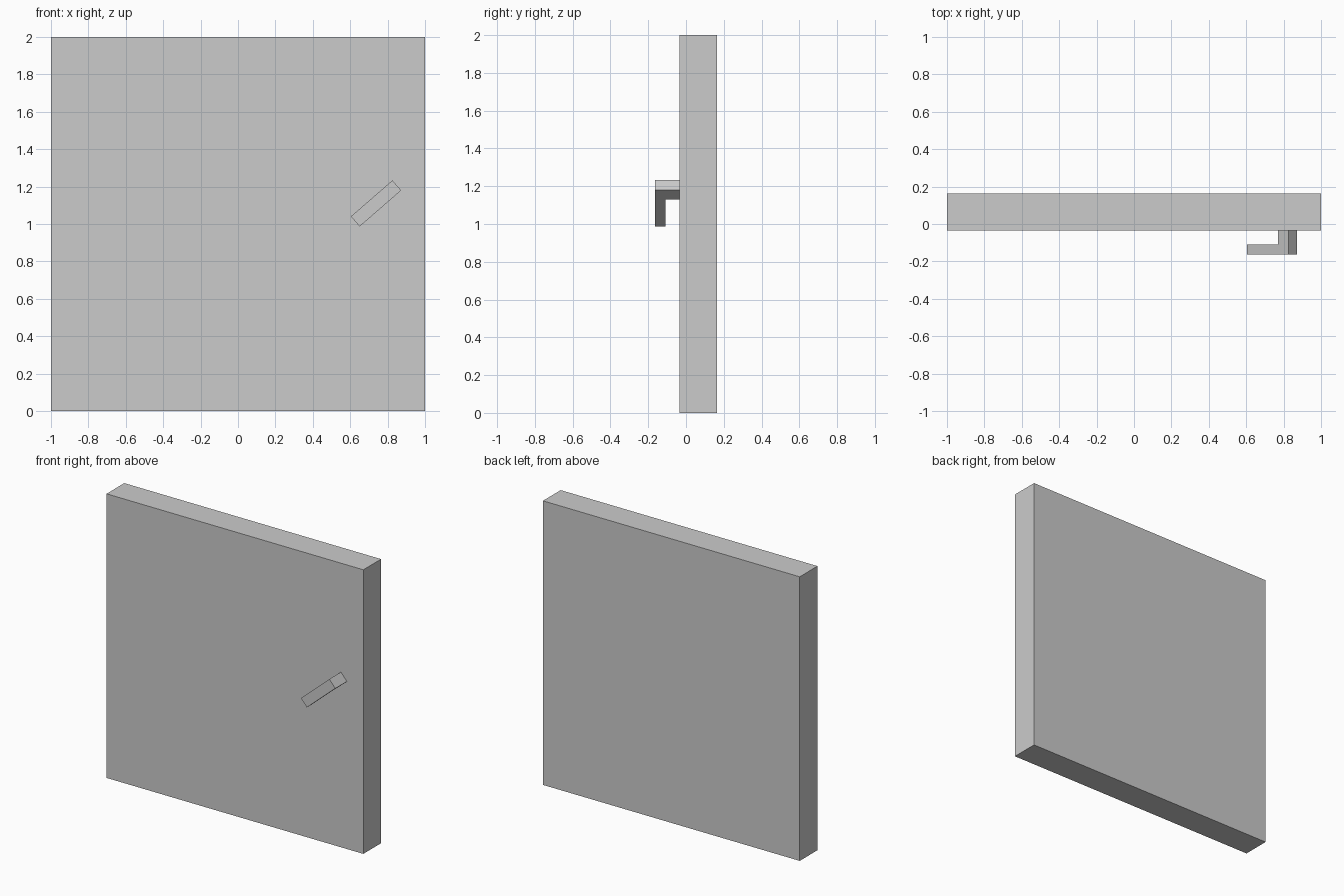
import bpy, bmesh
from math import radians
from mathutils import Matrix

if "Cube" in bpy.data.objects:
    bpy.data.objects.remove(bpy.data.objects["Cube"])

FRONT, BACK = -0.034, 0.163


def extruded(name, profile, depth, matrix):
    """Extrude an XY profile symmetrically along local Z, then place it."""
    bm = bmesh.new()
    face = bm.faces.new([bm.verts.new((x, y, -depth / 2)) for x, y in profile])
    ext = bmesh.ops.extrude_face_region(bm, geom=[face])["geom"]
    verts = [g for g in ext if isinstance(g, bmesh.types.BMVert)]
    bmesh.ops.translate(bm, verts=verts, vec=(0, 0, depth))
    bmesh.ops.recalc_face_normals(bm, faces=bm.faces)
    bm.transform(matrix)
    mesh = bpy.data.meshes.new(name)
    bm.to_mesh(mesh)
    bm.free()
    obj = bpy.data.objects.new(name, mesh)
    bpy.context.collection.objects.link(obj)
    return obj


# Door slab
extruded("door_panel", [(-1, FRONT), (1, FRONT), (1, BACK), (-1, BACK)],
         2.0, Matrix.Translation((0, 0, 1)))

# L-shaped handle: grip bar plus post meeting the door face, tilted in the door plane
half, outer, inner, post = 0.147, -0.163, -0.109, 0.075
l_profile = [(-half, outer), (half, outer), (half, FRONT),
             (half - post, FRONT), (half - post, inner), (-half, inner)]
extruded("door_handle", l_profile, 0.071,
         Matrix.Translation((0.738, 0, 1.11)) @ Matrix.Rotation(radians(-41), 4, 'Y'))
